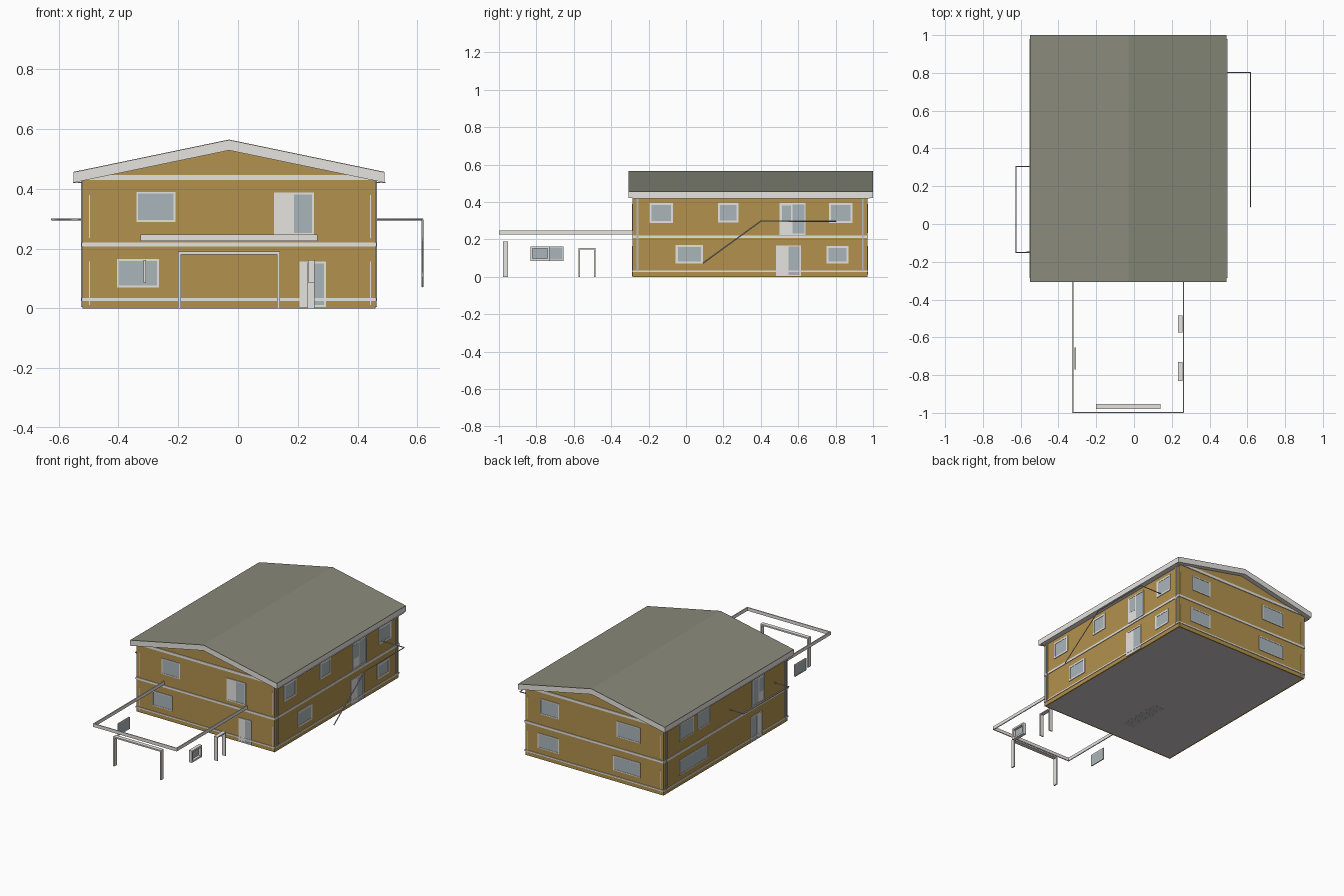
import bpy, bmesh

if "Cube" in bpy.data.objects:
    bpy.data.objects.remove(bpy.data.objects["Cube"])

def mat(name, c):
    m = bpy.data.materials.new(name)
    m.diffuse_color = (*c, 1)
    m.use_nodes = True
    m.node_tree.nodes["Principled BSDF"].inputs["Base Color"].default_value = m.diffuse_color
    return m

WALL = mat("tan siding", (0.45, 0.285, 0.075))
TRIM = mat("off white trim", (0.79, 0.775, 0.74))
ROOF = mat("grey green roofing", (0.25, 0.255, 0.195))
GLASS = mat("blue grey glass", (0.40, 0.47, 0.50))
FLOOR = mat("light grey floor", (0.58, 0.55, 0.55))
METAL = mat("grey metal", (0.48, 0.48, 0.49))

X0, X1, Y0, Y1, XM = -0.52, 0.46, -0.285, 0.97, -0.03

def finish(name, bm, m):
    bmesh.ops.recalc_face_normals(bm, faces=bm.faces)
    me = bpy.data.meshes.new(name)
    bm.to_mesh(me)
    bm.free()
    me.materials.append(m)
    ob = bpy.data.objects.new(name, me)
    bpy.context.collection.objects.link(ob)
    return ob

def boxes(name, m, items):
    """one object from boxes given as (x0, x1, y0, y1, z0, z1)"""
    bm = bmesh.new()
    for a, b, c, d, e, f in items:
        r = bmesh.ops.create_cube(bm, size=1)
        for v in r["verts"]:
            v.co = ((a + b) / 2 + v.co.x * (b - a), (c + d) / 2 + v.co.y * (d - c),
                    (e + f) / 2 + v.co.z * (f - e))
    return finish(name, bm, m)

def prism(name, m, profile, y0, y1):
    """xz profile extruded along y"""
    bm = bmesh.new()
    f = bm.faces.new([bm.verts.new((x, y0, z)) for x, z in profile])
    r = bmesh.ops.extrude_face_region(bm, geom=[f])
    bmesh.ops.translate(bm, vec=(0, y1 - y0, 0),
                        verts=[v for v in r["geom"] if isinstance(v, bmesh.types.BMVert)])
    return finish(name, bm, m)

def on_wall(side, u0, u1, z0, z1, d, base=None):
    """box lying on a wall, standing out by d"""
    if side == "front":
        p = Y0 if base is None else base
        return (u0, u1, p - d, p + 0.004, z0, z1)
    if side == "back":
        return (u0, u1, Y1 - 0.004, Y1 + d, z0, z1)
    if side == "right":
        p = X1 if base is None else base
        return (p - 0.004, p + d, u0, u1, z0, z1)
    p = X0 if base is None else base
    return (p - d, p + 0.004, u0, u1, z0, z1)

def frame(side, u0, u1, z0, z1, w, d, base=None, sill=True):
    r = [(u0, u0 + w, z0, z1), (u1 - w, u1, z0, z1), (u0 + w, u1 - w, z1 - w, z1)]
    if sill:
        r.append((u0 + w, u1 - w, z0, z0 + w))
    return [on_wall(side, *q, d, base) for q in r]

def window(side, u0, u1, z0, z1, base=None, d=0.004):
    w = 0.011 if side == "right" else 0.006
    boxes(side + "_window_frame", TRIM, frame(side, u0, u1, z0, z1, w, d, base))
    boxes(side + "_window_glass", GLASS,
          [on_wall(side, u0 + w, u1 - w, z0 + w, z1 - w, 0.002, base)])

def door(side, u0, u1, z0, z1, pane=False):
    """white leaf beside a glass half; pane adds glass to the leaf's upper part"""
    mid = (u0 + u1) / 2
    boxes(side + "_door_frame", TRIM, frame(side, u0, u1, z0, z1, 0.007, 0.005))
    boxes(side + "_door_leaf", TRIM, [on_wall(side, u0 + .007, mid, z0 + .007, z1 - .007, .003)])
    boxes(side + "_door_glass", GLASS, [on_wall(side, mid, u1 - .007, z0 + .007, z1 - .007, .002)])
    if pane:
        boxes(side + "_door_pane", GLASS,
              [on_wall(side, u0 + .012, mid - .008, z0 + (z1 - z0) * .4, z1 - .014, .0036)])

# house body with gable ends
prism("house_walls", WALL, [(X0, 0.004), (X1, 0.004), (X1, 0.44), (XM, 0.54), (X0, 0.44)], Y0, Y1)
boxes("floor_slab", FLOOR, [(X0 + .01, X1 - .01, Y0 + .01, Y1 - .01, 0, .02)])
boxes("wall_base_edge", WALL, [(X0, X1, Y0, Y0 + .01, 0, .02), (X0, X1, Y1 - .01, Y1, 0, .02),
                               (X0, X0 + .01, Y0, Y1, 0, .02), (X1 - .01, X1, Y0, Y1, 0, .02)])
boxes("floor_slats", METAL, [(-.11, -.033, y, y + .04, -0.0005, .003)
                             for y in [-.14 + .05 * i for i in range(6)]])

# horizontal trim bands all round
for nm, z0, z1 in (("base_band", .025, .034), ("middle_band", .207, .221), ("eave_band", .430, .447)):
    d = 0.004
    boxes(nm, TRIM, [(X0 - d, X1 + d, Y0 - d, Y0 + d, z0, z1), (X0 - d, X1 + d, Y1 - d, Y1 + d, z0, z1),
                     (X0 - d, X0 + d, Y0 + d, Y1 - d, z0, z1), (X1 - d, X1 + d, Y0 + d, Y1 - d, z0, z1)])

# downspouts near the corners, slim strips on the gable ends
boxes("downspouts", METAL, [on_wall(s, y - .005, y + .005, .03, .43, .006)
                            for s in ("left", "right") for y in (-.26, .945)])
boxes("corner_strips", TRIM, [on_wall(s, x - .002, x + .002, a, b, .002) for s in ("front", "back")
                              for x in (-.497, .443) for a, b in ((.012, .157), (.235, .38))])

# roof: white deck and fascia below, grey sheet on top
E0, E1, RY0, RY1 = -0.55, 0.49, -0.307, 1.0
def chevron(lo, hi):
    return [(E0, .457 - lo), (XM, .565 - lo), (E1, .457 - lo),
            (E1, .457 - hi), (XM, .565 - hi), (E0, .457 - hi)]
prism("roof_deck", TRIM, chevron(.036, .003), RY0, RY1)
prism("roof_sheet", ROOF, chevron(.003, 0), RY0, RY1)
boxes("soffits", TRIM, [(E0 - .003, X0, RY0 + .02, RY1 - .02, .419, .423),
                        (X1, E1 + .004, RY0 + .02, RY1 - .02, .419, .423)])

# windows and doors
for w in [("front", -.405, -.265, .07, .165), ("front", -.34, -.21, .29, .39),
          ("right", -.055, .09, .07, .17), ("right", .75, .87, .07, .165),
          ("right", -.195, -.07, .287, .395), ("right", .17, .28, .29, .395),
          ("right", .765, .89, .287, .395),
          ("back", -.355, -.19, .29, .39), ("back", .22, .355, .29, .39),
          ("back", -.355, -.165, .07, .165), ("back", .22, .37, .07, .165),
          ("left", .665, .81, .287, .395), ("left", .50, .625, .287, .395),
          ("left", .52, .81, .07, .165)]:
    window(*w)
for d in [("front", .12, .255, .245, .388), ("front", .205, .295, .004, .157),
          ("right", .48, .615, .004, .168), ("right", .50, .64, .225, .395, True),
          ("left", -.05, .075, .225, .395, True), ("left", -.03, .09, .004, .165)]:
    door(*d)

# front porch: edge beams, entrance arch, side arch and two side windows
boxes("porch_beams", TRIM, [(-.327, -.321, -1, Y0, .226, .247), (.260, .266, -1, Y0, .226, .247),
                            (-.321, .260, -1, -.994, .226, .247)])
boxes("porch_front_arch", TRIM, frame("front", -.2, .14, 0, .19, .009, .022, -.957, False))
boxes("porch_side_arch", TRIM, frame("right", -.575, -.485, 0, .153, .007, .02, .236, False))
window("right", -.832, -.73, .086, .162, .238, .018)
window("left", -.77, -.655, .086, .162, -.312)

# thin handrails along the sides
def rail(name, pts):
    cu = bpy.data.curves.new(name, "CURVE")
    cu.dimensions = "3D"
    cu.bevel_depth = 0.0036
    cu.bevel_resolution = 0
    sp = cu.splines.new("POLY")
    sp.points.add(len(pts) - 1)
    for p, q in zip(sp.points, pts):
        p.co = (*q, 1)
    cu.materials.append(METAL)
    bpy.context.collection.objects.link(bpy.data.objects.new(name, cu))

rail("stair_handrail", [(X1, .802, .298), (.617, .802, .298), (.617, .40, .298), (.617, .09, .073)])
rail("balcony_handrail", [(X0, .305, .298), (-.624, .305, .298), (-.624, -.15, .298), (X0, -.15, .298)])
